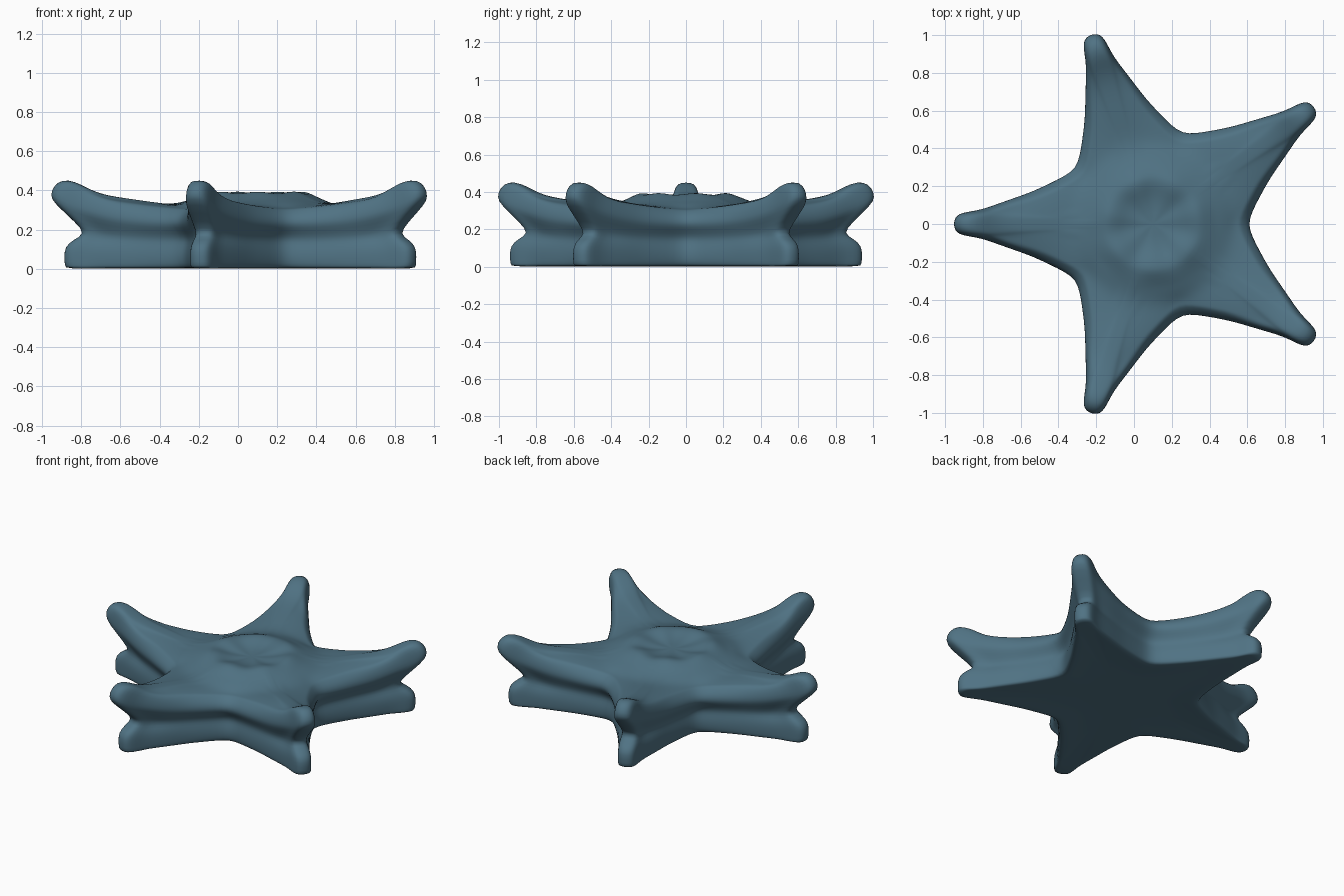
import bpy, bmesh, math

if "Cube" in bpy.data.objects:
    bpy.data.objects.remove(bpy.data.objects["Cube"])

CX = 0.1          # star centre sits slightly right of the bounding-box centre
ARMS = 5

teal = bpy.data.materials.new("sea_teal")
teal.diffuse_color = (0.08, 0.17, 0.23, 1)
teal.use_nodes = True
teal.node_tree.nodes["Principled BSDF"].inputs["Base Color"].default_value = teal.diffuse_color

# Half of one arm outline (along arm, half width), tip to notch
HALF = [(1.055, 0), (1.05, 0.03), (1.03, 0.053), (0.98, 0.065), (0.91, 0.075),
        (0.82, 0.108), (0.73, 0.14), (0.64, 0.172), (0.55, 0.215),
        (0.47, 0.255), (0.41, 0.298)]

# Height of the upper surface by distance from the centre (crater, rim, raised arm tips)
TOP = [(0, 0.358), (0.12, 0.36), (0.2, 0.386), (0.25, 0.392), (0.33, 0.355),
       (0.43, 0.326), (0.55, 0.342), (0.65, 0.357), (0.78, 0.374), (0.85, 0.4),
       (0.93, 0.445), (0.98, 0.462), (2, 0.462)]


def lerp(a, b, t):
    return a + (b - a) * t


def top_height(r):
    for (r0, z0), (r1, z1) in zip(TOP, TOP[1:]):
        if r <= r1:
            return lerp(z0, z1, (r - r0) / (r1 - r0))


def full(f):
    return lerp(0.507, 1.058, f)


# Full outline as (angle, tip factor): 0 in the notches, 1 at the arm tips
outline = []
for arm in range(ARMS):
    base = math.pi + arm * math.tau / ARMS
    half = [(math.atan2(w, u), (math.hypot(u, w) - 0.507) / 0.548) for u, w in HALF]
    for a, f in half[:0:-1]:
        outline.append((base - a, f))
    for a, f in half[:-1]:
        outline.append((base + a, f))

bm = bmesh.new()
rings = []


def add_ring(radius, height):
    """One ring; radius(f) and height(f, r, angle) give each point's place."""
    ring = []
    for a, f in outline:
        r = radius(f)
        ring.append(bm.verts.new((CX + r * math.cos(a), r * math.sin(a), height(f, r, a))))
    rings.append(ring)


# Underside, almost flat
for r in (0.1, 0.25):
    add_ring(lambda f: r, lambda f, q, a: 0.012)
for s, z in ((0.4, 0.01), (0.75, 0.004)):
    add_ring(lambda f: lerp(0.25, full(f) - lerp(0.06, 0.09, f * f), s),
             lambda f, q, a: z)

# Side wall: inset at notch and tip, height at notch and tip
WALL = [(0.055, 0.08, 0, 0), (0.042, 0.073, 0.014, 0.012), (0.035, 0.07, 0.045, 0.06),
        (0.036, 0.073, 0.085, 0.112), (0.045, 0.115, 0.12, 0.148),
        (0.05, 0.18, 0.148, 0.178),          # waist groove
        (0.036, 0.13, 0.178, 0.235), (0.01, 0.018, 0.21, 0.335),
        (0, -0.003, 0.237, 0.375), (0.012, 0.016, 0.27, 0.425),
        (0.038, 0.06, 0.294, 0.457)]
for n, t, zn, zt in WALL:
    add_ring(lambda f: full(f) - lerp(n, t, f * f),
             lambda f, r, a: lerp(zn, zt, f * f))

# Domed top surface running in to a round rim
for s in (0.92, 0.84, 0.74, 0.62, 0.48, 0.34, 0.2, 0.08):
    add_ring(lambda f: lerp(0.3, full(f) - lerp(0.04, 0.07, f * f), s),
             lambda f, r, a: top_height(r) - 0.03 * s * s * (1 - f ** 4))

# Crater with a slightly lumpy rim
for r, bump in ((0.27, 0.003), (0.24, 0.005), (0.2, 0.005), (0.16, 0.004), (0.1, 0.001)):
    add_ring(lambda f: r, lambda f, q, a: top_height(q) + bump * math.sin(7 * a))

# Skin the rings and close both ends
count = len(outline)
for lo, hi in zip(rings, rings[1:]):
    for i in range(count):
        j = (i + 1) % count
        bm.faces.new((lo[i], lo[j], hi[j], hi[i]))
for ring, z in ((rings[0], 0.012), (rings[-1], 0.358)):
    centre = bm.verts.new((CX, 0, z))
    for i in range(count):
        bm.faces.new((ring[i], ring[(i + 1) % count], centre))
bmesh.ops.recalc_face_normals(bm, faces=bm.faces[:])

mesh = bpy.data.meshes.new("starfish_body")
bm.to_mesh(mesh)
bm.free()
body = bpy.data.objects.new("starfish_body", mesh)
bpy.context.collection.objects.link(body)
mesh.materials.append(teal)
for p in mesh.polygons:
    p.use_smooth = True
sub = body.modifiers.new("smooth", 'SUBSURF')
sub.levels = sub.render_levels = 1
